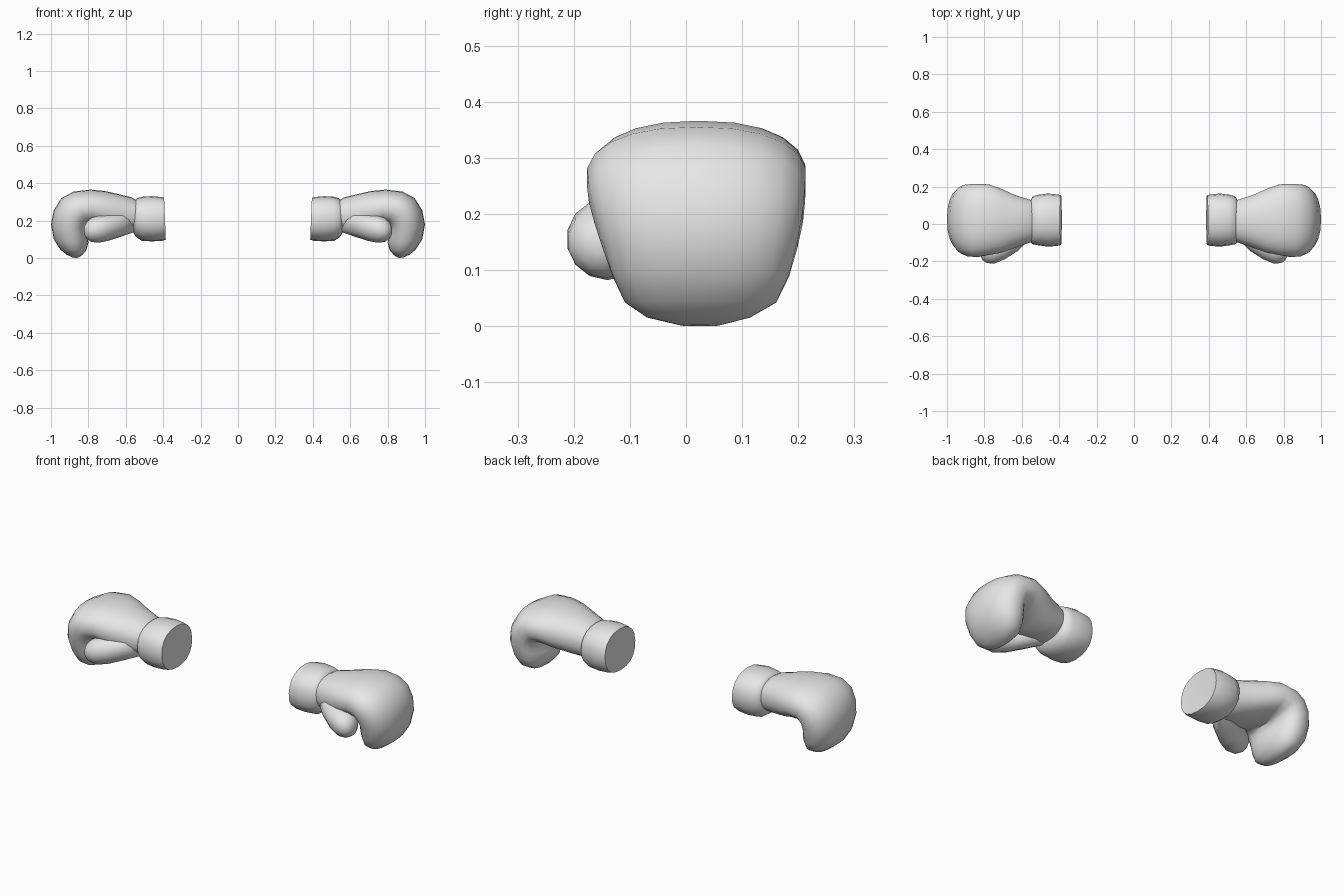
import bpy, bmesh, math

leather = bpy.data.materials.new("light grey leather")
leather.diffuse_color = (0.8, 0.8, 0.8, 1)


def loft(name, rings, sides=20, power=2.0):
    """Skin rounded rings. Ring: upper x, z, lower x, z, y min, y max."""
    bm = bmesh.new()
    loops = []
    for xu, zu, xl, zl, y0, y1 in rings:
        loop = []
        for i in range(sides):
            a = 2 * math.pi * i / sides
            c, s = math.cos(a), math.sin(a)
            u = math.copysign(abs(c) ** (2 / power), c)
            v = math.copysign(abs(s) ** (2 / power), s)
            t = (1 + u) / 2
            loop.append(bm.verts.new((xl + (xu - xl) * t,
                                      (y0 + y1) / 2 + v * (y1 - y0) / 2,
                                      zl + (zu - zl) * t)))
        loops.append(loop)
    for a, b in zip(loops, loops[1:]):
        for i in range(sides):
            j = (i + 1) % sides
            bm.faces.new((a[i], a[j], b[j], b[i]))
    bm.faces.new(loops[0])
    bm.faces.new(loops[-1])
    bmesh.ops.recalc_face_normals(bm, faces=bm.faces)
    mesh = bpy.data.meshes.new(name)
    bm.to_mesh(mesh)
    bm.free()
    mesh.materials.append(leather)
    obj = bpy.data.objects.new(name, mesh)
    bpy.context.collection.objects.link(obj)
    bpy.ops.object.select_all(action='DESELECT')
    obj.select_set(True)
    bpy.context.view_layer.objects.active = obj
    bpy.ops.object.shade_smooth_by_angle(angle=math.radians(60))
    # the other glove of the pair
    obj.modifiers.new("other_side", 'MIRROR').use_mirror_merge = False
    return obj


# Padded fist: runs out from the wrist, then curls down and back under
loft("glove_fist", [
    (0.535, 0.305, 0.545, 0.145, -0.095, 0.125),
    (0.57, 0.325, 0.57, 0.135, -0.105, 0.135),
    (0.64, 0.342, 0.64, 0.14, -0.13, 0.158),
    (0.71, 0.358, 0.71, 0.155, -0.155, 0.19),
    (0.79, 0.366, 0.77, 0.175, -0.168, 0.214),
    (0.88, 0.355, 0.80, 0.175, -0.178, 0.215),
    (0.945, 0.32, 0.81, 0.155, -0.175, 0.214),
    (0.985, 0.255, 0.81, 0.135, -0.165, 0.21),
    (1.0, 0.18, 0.802, 0.11, -0.15, 0.20),
    (0.985, 0.10, 0.80, 0.08, -0.132, 0.185),
    (0.95, 0.045, 0.812, 0.04, -0.11, 0.162),
    (0.915, 0.017, 0.835, 0.014, -0.07, 0.115),
    (0.885, 0.003, 0.86, 0.0, -0.01, 0.06),
], sides=22, power=2.3)

# Thumb: lies along the front and palm, centre x, y, z and radii
thumb = [
    (0.55, -0.02, 0.195, 0.055, 0.055),
    (0.62, -0.065, 0.182, 0.08, 0.066),
    (0.69, -0.115, 0.163, 0.075, 0.07),
    (0.745, -0.14, 0.155, 0.073, 0.073),
    (0.785, -0.145, 0.15, 0.066, 0.064),
    (0.81, -0.147, 0.148, 0.048, 0.046),
    (0.823, -0.148, 0.148, 0.02, 0.02),
]
loft("glove_thumb", [(x, z + rz, x, z - rz, y - ry, y + ry)
                     for x, y, z, ry, rz in thumb], sides=14)

# Wrist cuff: slightly slanted flat end, pinched where it meets the fist
loft("wrist_cuff", [
    (0.397, 0.314, 0.387, 0.107, -0.10, 0.142),
    (0.395, 0.323, 0.386, 0.098, -0.112, 0.154),
    (0.41, 0.326, 0.405, 0.092, -0.117, 0.158),
    (0.46, 0.331, 0.46, 0.089, -0.121, 0.163),
    (0.51, 0.328, 0.515, 0.092, -0.114, 0.156),
    (0.54, 0.32, 0.545, 0.112, -0.108, 0.148),
    (0.552, 0.303, 0.562, 0.14, -0.092, 0.12),
], sides=20, power=2.3)
